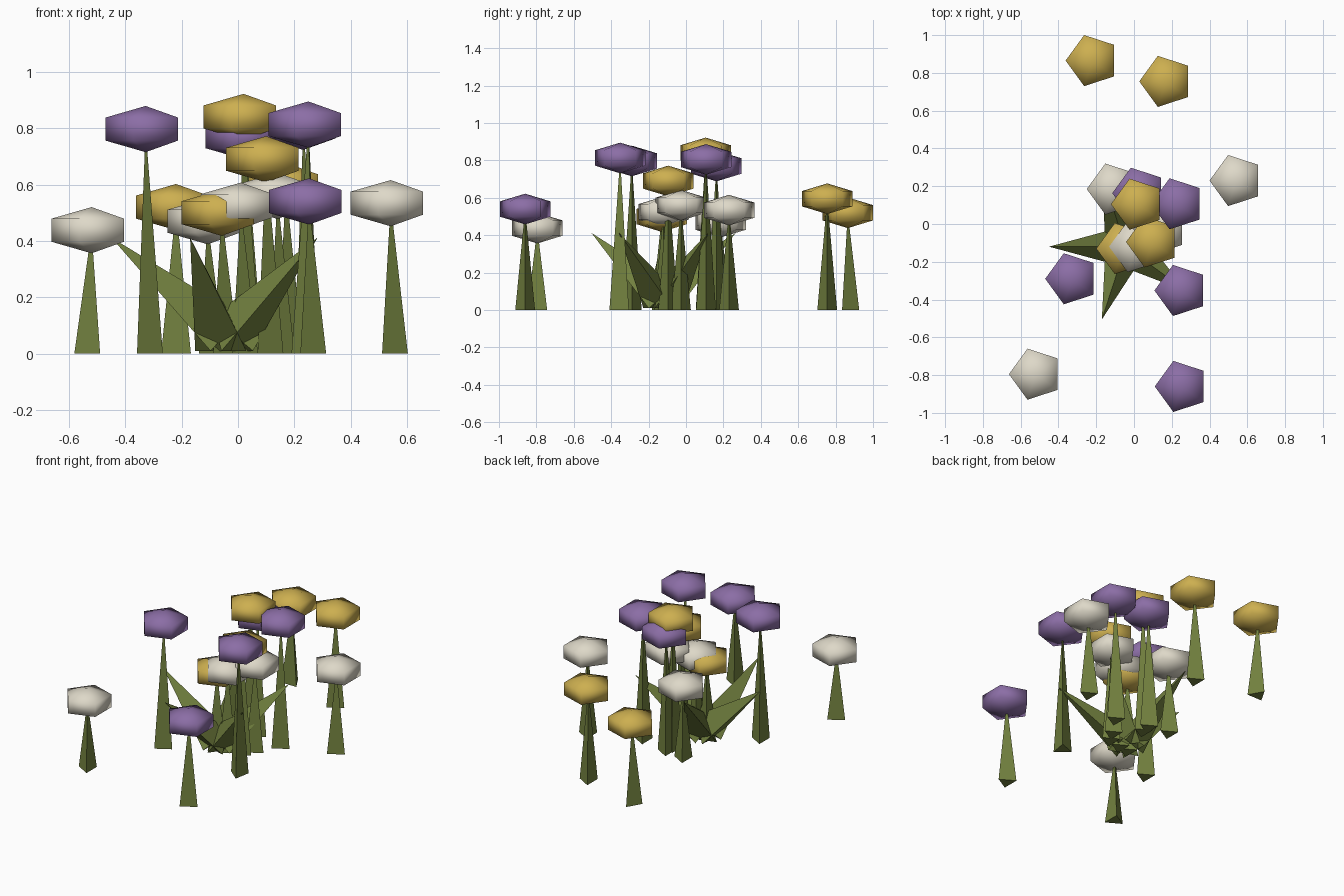
import bpy, bmesh
from math import sin, cos, radians, pi
from mathutils import Vector, Matrix

cube = bpy.data.objects.get("Cube")
if cube:
    bpy.data.objects.remove(cube, do_unlink=True)


def material(name, r, g, b):
    m = bpy.data.materials.new(name)
    m.use_nodes = True
    m.diffuse_color = (r, g, b, 1)
    bsdf = next(n for n in m.node_tree.nodes if n.type == 'BSDF_PRINCIPLED')
    bsdf.inputs["Base Color"].default_value = (r, g, b, 1)
    return m


GREEN = material("leaf green", 0.17, 0.22, 0.05)
YELLOW = material("warm yellow", 0.61, 0.43, 0.08)
PURPLE = material("soft purple", 0.26, 0.155, 0.38)
WHITE = material("cream white", 0.73, 0.69, 0.58)


def turned(name, profile, sides, angle, mat, matrix, smooth=False):
    """Spin (radius, z) points, bottom to top, into a faceted solid."""
    bm = bmesh.new()
    rings = []
    for r, z in profile:
        if r == 0:
            rings.append([bm.verts.new((0, 0, z))] * sides)
        else:
            rings.append([bm.verts.new((r * cos(angle + 2 * pi * i / sides),
                                        r * sin(angle + 2 * pi * i / sides), z))
                          for i in range(sides)])
    for low, high in zip(rings, rings[1:]):
        for i in range(sides):
            j = (i + 1) % sides
            bm.faces.new(dict.fromkeys((low[i], low[j], high[j], high[i])))
    if profile[0][0] > 0:
        bm.faces.new(rings[0][::-1])
    bmesh.ops.recalc_face_normals(bm, faces=bm.faces)
    for f in bm.faces:
        f.smooth = smooth
    me = bpy.data.meshes.new(name)
    bm.to_mesh(me)
    bm.free()
    me.materials.append(mat)
    ob = bpy.data.objects.new(name, me)
    ob.matrix_world = matrix
    bpy.context.collection.objects.link(ob)
    return ob


# Flowers: x, y, head height, direction of the stem's front corner
FLOWERS = {
    ("yellow", YELLOW): [(-.22, .865, .52, 90), (.17, .755, .595, 0), (.02, .105, .84, 0),
                         (.1, -.095, .69, 0), (-.058, -.13, .5, 0)],
    ("purple", PURPLE): [(.027, .163, .77, 0), (.232, .107, .805, 0), (-.328, -.29, .797, 0),
                         (.25, -.352, .813, 290), (.252, -.86, .54, 0)],
    ("white", WHITE): [(.542, .23, .534, 0), (-.108, .185, .47, 0), (.14, -.027, .56, 0),
                       (.01, -.12, .525, 0), (-.52, -.795, .438, 180)],
}
HEAD = [(0, -.082), (.142, -.041), (.142, .041), (0, .082)]

for (colour, mat), places in FLOWERS.items():
    for n, (x, y, z, turn) in enumerate(places, 1):
        turned(f"{colour}_stem_{n}", [(.061, 0), (0, z)], 3, radians(turn),
               GREEN, Matrix.Translation((x, y, 0)))
        turned(f"{colour}_flower_head_{n}", HEAD, 5, pi, mat,
               Matrix.Translation((x, y, z)), smooth=True)

# Leaves: five three-sided spikes fanning out from the middle, ridge upward
CENTRE = Vector((-.045, -.12, 0))
for n in range(5):
    a = radians(36 + 72 * n)
    out = Vector((cos(a), sin(a), 0))
    base = CENTRE + out * .015 + Vector((0, 0, .05))
    tip = CENTRE + out * .405 + Vector((0, 0, .412))
    axis = (tip - base).normalized()
    side = Vector((-sin(a), cos(a), 0))
    ridge = axis.cross(side)
    if ridge.z < 0:
        ridge.negate()
    frame = Matrix((ridge, axis.cross(ridge), axis)).transposed().to_4x4()
    turned(f"leaf_{n + 1}", [(.11, 0), (0, (tip - base).length)], 3, 0,
           GREEN, Matrix.Translation(base) @ frame)
